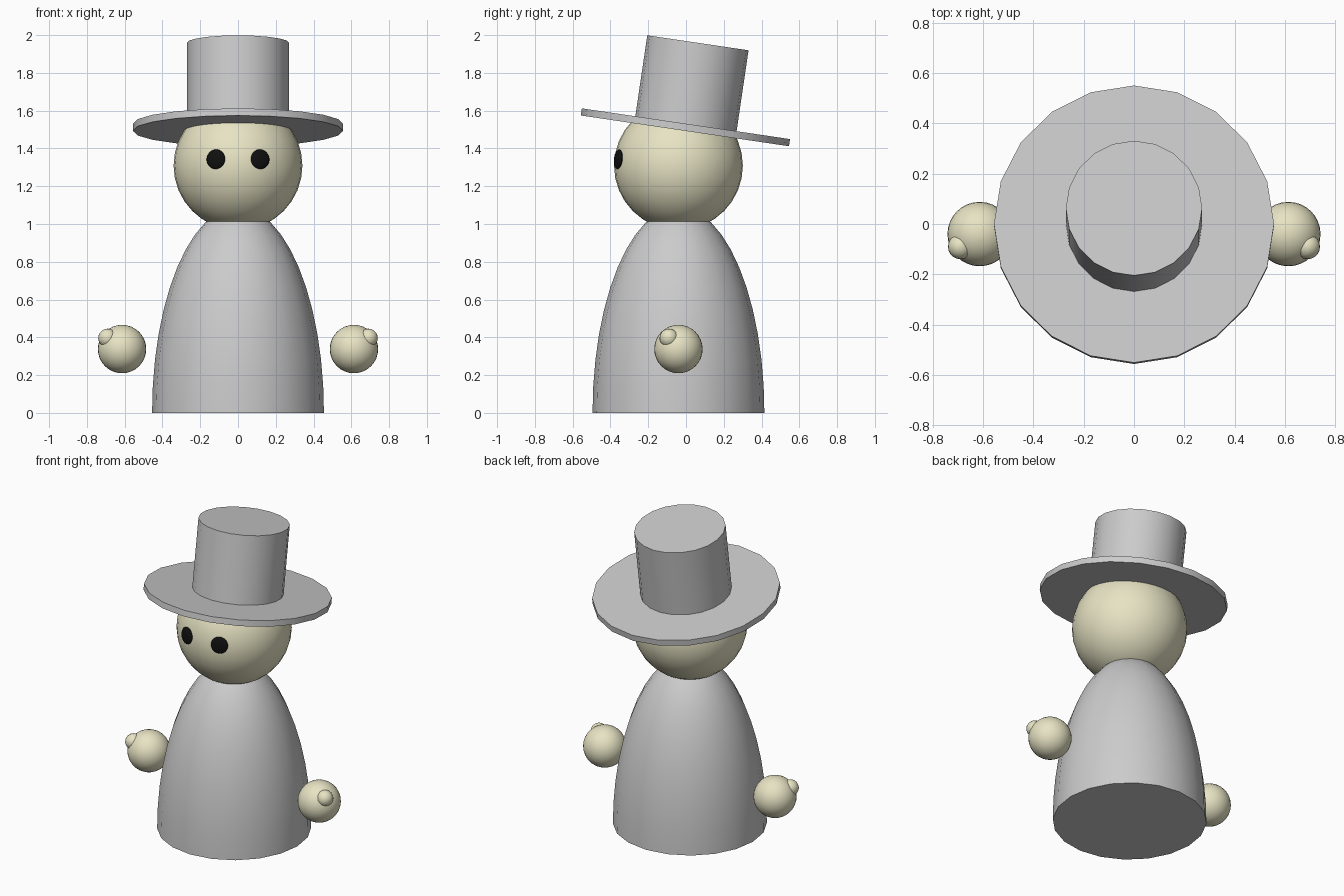
import bpy, bmesh
from math import sin, cos, pi, radians, atan2
from mathutils import Vector, Matrix

if "Cube" in bpy.data.objects:
    bpy.data.objects.remove(bpy.data.objects["Cube"])

Y = -0.04  # depth of the figure's axis


def material(name, color):
    m = bpy.data.materials.new(name)
    m.diffuse_color = color
    m.use_nodes = True
    m.node_tree.nodes["Principled BSDF"].inputs["Base Color"].default_value = m.diffuse_color
    return m


skin = material("skin", (0.8, 0.77, 0.55, 1))
black = material("black", (0.005, 0.005, 0.005, 1))


def finish(bm, name, mat=None):
    bmesh.ops.recalc_face_normals(bm, faces=bm.faces)
    me = bpy.data.meshes.new(name)
    bm.to_mesh(me)
    bm.free()
    ob = bpy.data.objects.new(name, me)
    bpy.context.collection.objects.link(ob)
    if mat:
        me.materials.append(mat)
    bpy.ops.object.select_all(action='DESELECT')
    ob.select_set(True)
    bpy.context.view_layer.objects.active = ob
    bpy.ops.object.shade_smooth_by_angle(angle=radians(35))
    return ob


def ball(name, loc, size, mat, rot=Matrix(), seg=32):
    bm = bmesh.new()
    m = Matrix.Translation(loc) @ rot @ Matrix.Diagonal((*size, 1))
    bmesh.ops.create_uvsphere(bm, u_segments=seg, v_segments=seg // 2, radius=1, matrix=m)
    return finish(bm, name, mat)


def lathe(name, profile, matrix, steps=20):
    """Spin an (r, z) profile that starts and ends on the axis."""
    bm = bmesh.new()
    vs = [bm.verts.new((r, 0, z)) for r, z in profile]
    es = [bm.edges.new(p) for p in zip(vs, vs[1:])]
    bmesh.ops.spin(bm, geom=vs + es, cent=(0, 0, 0), axis=(0, 0, 1),
                   angle=2 * pi, steps=steps, use_duplicate=False)
    bmesh.ops.remove_doubles(bm, verts=bm.verts, dist=1e-4)
    bm.transform(matrix)
    return finish(bm, name)


# Robe: half ellipsoid with a flat base
N = 12
dome = [(0.455 * cos(i / N * pi / 2), 1.09 * sin(i / N * pi / 2)) for i in range(N)]
lathe("robe", [(0, 0)] + dome + [(0, 1.09)], Matrix.Translation((0, Y, 0)))

# Head
head_c, head_r = Vector((0, Y, 1.309)), 0.341
ball("head", head_c, (head_r,) * 3, skin)

# Hat: brim and crown, tipped backwards
tilt = Matrix.Translation((0, -0.003, 1.512)) @ Matrix.Rotation(radians(-8.4), 4, 'X')
lathe("hat_brim", [(0, -0.019), (0.557, -0.019), (0.557, 0.019), (0, 0.019)], tilt)
lathe("hat_crown", [(0, 0), (0.271, 0), (0.271, 0.452), (0, 0.452)], tilt)

# Eyes, hands and thumbs on both sides
for side, s in (("left", -1), ("right", 1)):
    d = Vector((s * 0.117, -0.318, 0.034)).normalized()
    turn = d.to_track_quat('Z', 'Y').to_matrix().to_4x4()
    ball(side + "_eye", head_c + d * head_r, (0.052, 0.052, 0.016), black, turn)
    ball(side + "_hand", (s * 0.614, Y, 0.338), (0.128,) * 3, skin)
    ball(side + "_thumb", (s * 0.69, -0.09, 0.396), (0.05,) * 3, skin, seg=20)
